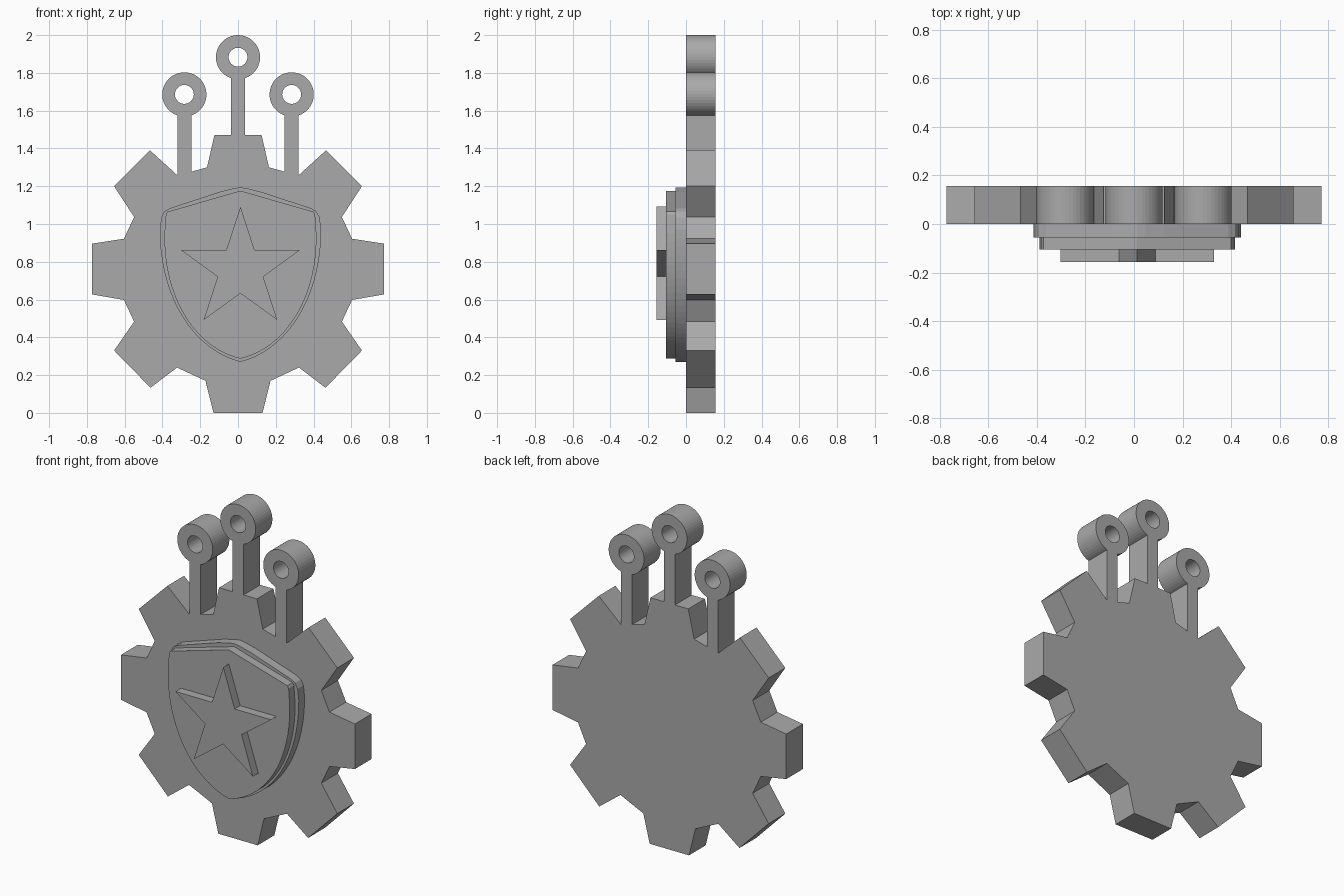
import bpy, bmesh, math
from mathutils import Matrix

cube = bpy.data.objects.get("Cube")
if cube:
    bpy.data.objects.remove(cube, do_unlink=True)

GREY = (0.4, 0.4, 0.4, 1)
grey = bpy.data.materials.new("plain grey")
grey.use_nodes = True
grey.diffuse_color = GREY
grey.node_tree.nodes["Principled BSDF"].inputs["Base Color"].default_value = GREY


def plate(name, loops, y_front, y_back):
    """Filled x-z outlines (inner loops become holes) extruded along y."""
    curve = bpy.data.curves.new(name, "CURVE")
    curve.dimensions = "2D"
    curve.fill_mode = "BOTH"
    curve.extrude = (y_back - y_front) / 2
    for loop in loops:
        spline = curve.splines.new("POLY")
        spline.points.add(len(loop) - 1)
        for point, (x, z) in zip(spline.points, loop):
            point.co = (x, z, 0, 1)
        spline.use_cyclic_u = True
    temp = bpy.data.objects.new(name + " outline", curve)
    bpy.context.collection.objects.link(temp)
    bpy.context.view_layer.update()
    graph = bpy.context.evaluated_depsgraph_get()
    mesh = bpy.data.meshes.new_from_object(temp.evaluated_get(graph))
    bpy.data.objects.remove(temp, do_unlink=True)
    bpy.data.curves.remove(curve)

    # Stand the plate up, weld the caps to the sides
    mesh.transform(Matrix.Translation((0, (y_front + y_back) / 2, 0))
                   @ Matrix.Rotation(math.pi / 2, 4, "X"))
    bm = bmesh.new()
    bm.from_mesh(mesh)
    bmesh.ops.remove_doubles(bm, verts=bm.verts, dist=0.0002)
    bmesh.ops.recalc_face_normals(bm, faces=bm.faces)
    for face in bm.faces:
        face.smooth = False
        face.material_index = 0
    bm.to_mesh(mesh)
    bm.free()
    mesh.materials.clear()
    mesh.materials.append(grey)
    obj = bpy.data.objects.new(name, mesh)
    bpy.context.collection.objects.link(obj)
    return obj


def arc(cx, cz, r, start, end, steps):
    return [(cx + r * math.cos(a), cz + r * math.sin(a))
            for a in (start + (end - start) * i / steps for i in range(steps + 1))]


def mirrored(points):
    return [(-x, z) for x, z in reversed(points)]


# Gear with three ringed stems, one continuous outline
RING, HOLE, STEM = 0.117, 0.05, 0.037
SIDE_X, SIDE_Z, TOP_Z = 0.284, 1.686, 1.883


def stem(cx, cz, z_right, z_left):
    gap = math.asin(STEM / RING)
    ring = arc(cx, cz, RING, gap - math.pi / 2, 1.5 * math.pi - gap, 40)
    return [(cx + STEM, z_right)] + ring + [(cx - STEM, z_left)]


lower_teeth = [(0.13, 0), (0.172, 0.17), (0.323, 0.24), (0.463, 0.133),
               (0.656, 0.33), (0.55, 0.483), (0.604, 0.598), (0.772, 0.627),
               (0.772, 0.896), (0.604, 0.922), (0.55, 1.037), (0.656, 1.2),
               (0.466, 1.39)]
top_tooth = [(0.164, 1.3), (0.125, 1.47)]
right_side = lower_teeth + stem(SIDE_X, SIDE_Z, 1.258, 1.277) + top_tooth
outline = right_side + stem(0, TOP_Z, 1.47, 1.47) + mirrored(right_side)
holes = [arc(x, z, HOLE, 0, math.tau * 31 / 32, 31)
         for x, z in ((-SIDE_X, SIDE_Z), (0, TOP_Z), (SIDE_X, SIDE_Z))]
plate("gear_with_stems", [outline] + holes, 0, 0.157)

# Two-step shield
SHIELD_X = 0.013


def shield(top, shoulder, bezier, steps=24):
    side = []
    for i in range(1, steps):
        t = i / steps
        w = ((1 - t) ** 3, 3 * t * (1 - t) ** 2, 3 * t * t * (1 - t), t ** 3)
        side.append(tuple(sum(k * p[n] for k, p in zip(w, bezier)) for n in (0, 1)))
    half = shoulder + [bezier[0]] + side
    loop = [(0, top)] + half + [bezier[3]] + mirrored(half)
    return [(x + SHIELD_X, z) for x, z in loop]


plate("shield_base", [shield(
    1.194, [(0.035, 1.189), (0.11, 1.17), (0.375, 1.083), (0.403, 1.066), (0.419, 1.035)],
    [(0.427, 0.97), (0.427, 0.6), (0.24, 0.33), (0, 0.27)])], -0.055, 0)
plate("shield_face", [shield(
    1.176, [(0.386, 1.065), (0.395, 1.05)],
    [(0.402, 0.95), (0.41, 0.6), (0.23, 0.34), (0, 0.287)])], -0.105, -0.055)

# Star
star = []
for i in range(10):
    r = 0.127 if i % 2 else 0.332
    a = math.pi / 2 + i * math.pi / 5
    star.append((SHIELD_X + r * math.sin(a - math.pi / 2), 0.76 + r * math.sin(a)))
plate("star", [star], -0.157, -0.105)
